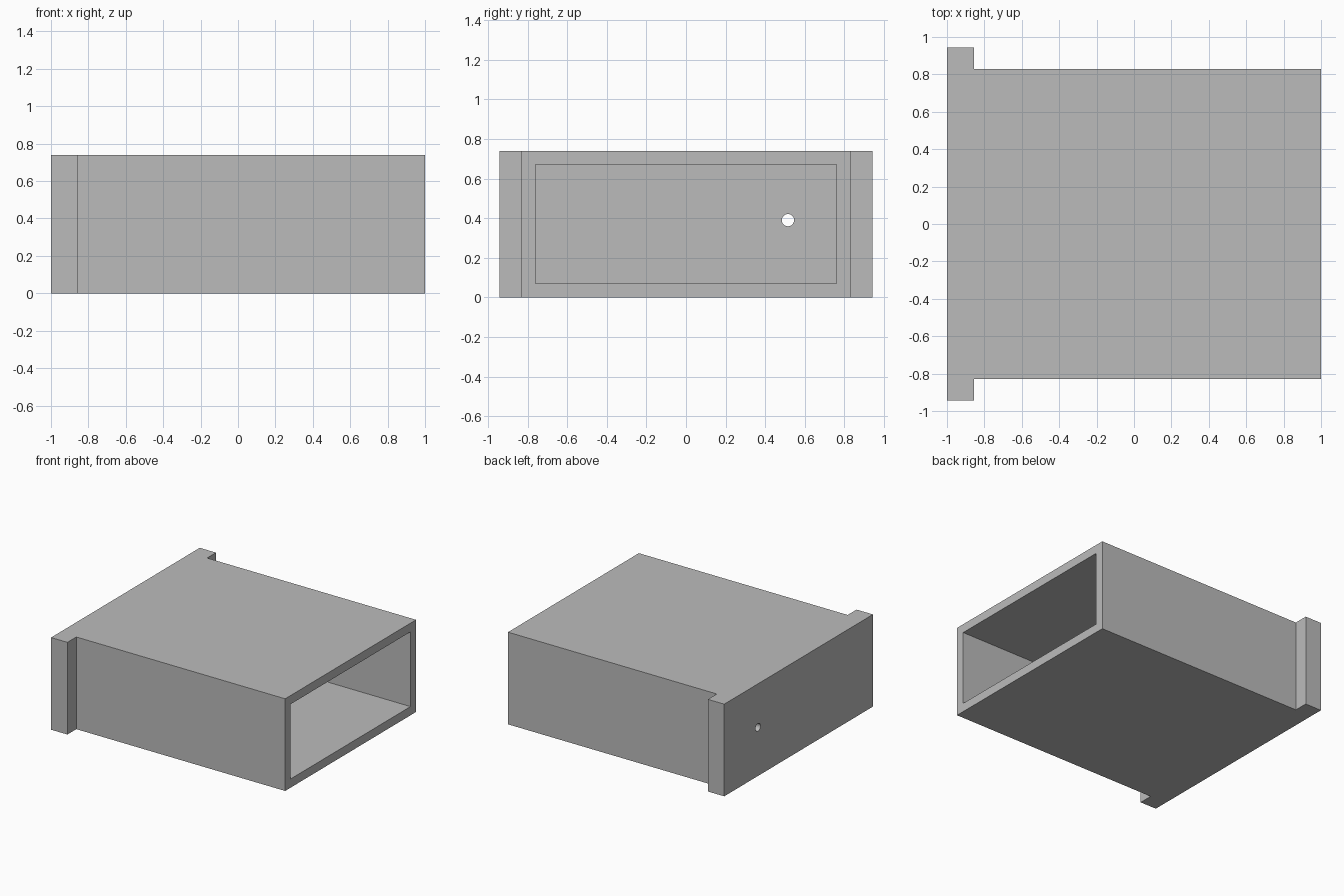
import bpy
import bmesh
from math import pi
from mathutils import Matrix, Vector

if "Cube" in bpy.data.objects:
    bpy.data.objects.remove(bpy.data.objects["Cube"], do_unlink=True)

HEIGHT, WALL = 0.74, 0.07
BODY_Y, FLANGE_Y = 0.83, 0.943    # half widths
PLATE_X = -0.855                  # inner side of the end plate

grey = bpy.data.materials.new("plain_grey")
grey.use_nodes = True
colour = (0.5, 0.5, 0.5, 1)
grey.diffuse_color = colour
grey.node_tree.nodes["Principled BSDF"].inputs["Base Color"].default_value = colour


def make_object(name, bm):
    bmesh.ops.recalc_face_normals(bm, faces=bm.faces)
    mesh = bpy.data.meshes.new(name)
    bm.to_mesh(mesh)
    bm.free()
    mesh.materials.append(grey)
    obj = bpy.data.objects.new(name, mesh)
    bpy.context.collection.objects.link(obj)
    return obj


def cut(obj, cutter):
    cutter.hide_render = True
    mod = obj.modifiers.new("cut", "BOOLEAN")
    mod.operation, mod.solver, mod.object = "DIFFERENCE", "EXACT", cutter
    bpy.context.view_layer.update()
    evaluated = obj.evaluated_get(bpy.context.evaluated_depsgraph_get())
    result = bpy.data.meshes.new_from_object(evaluated)
    obj.modifiers.clear()
    obj.data = result
    bpy.data.objects.remove(cutter, do_unlink=True)


# Sleeve with flanged end plate: T-shaped plan pulled up to full height
half = [(1, BODY_Y), (PLATE_X, BODY_Y), (PLATE_X, FLANGE_Y), (-1, FLANGE_Y)]
outline = half + [(x, -y) for x, y in reversed(half)]
bm = bmesh.new()
base = bm.faces.new([bm.verts.new((x, y, 0)) for x, y in outline])
pulled = bmesh.ops.extrude_face_region(bm, geom=[base])["geom"]
top = [v for v in pulled if isinstance(v, bmesh.types.BMVert)]
bmesh.ops.translate(bm, verts=top, vec=Vector((0, 0, HEIGHT)))
sleeve = make_object("sleeve_with_end_plate", bm)

# Rectangular cavity, open at the left end
bm = bmesh.new()
length = 1.2 - PLATE_X
size = (length, 2 * (BODY_Y - WALL), HEIGHT - 2 * WALL)
bmesh.ops.create_cube(bm, size=1, matrix=Matrix.Translation(
    (PLATE_X + length / 2, 0, HEIGHT / 2)) @ Matrix.Diagonal((*size, 1)))
cut(sleeve, make_object("cavity_cutter", bm))

# Small round hole through the end plate
bm = bmesh.new()
bmesh.ops.create_cone(bm, cap_ends=True, segments=32, radius1=0.031,
                      radius2=0.031, depth=0.6,
                      matrix=Matrix.Translation((-1, 0.515, 0.39))
                      @ Matrix.Rotation(pi / 2, 4, "Y"))
cut(sleeve, make_object("hole_cutter", bm))
